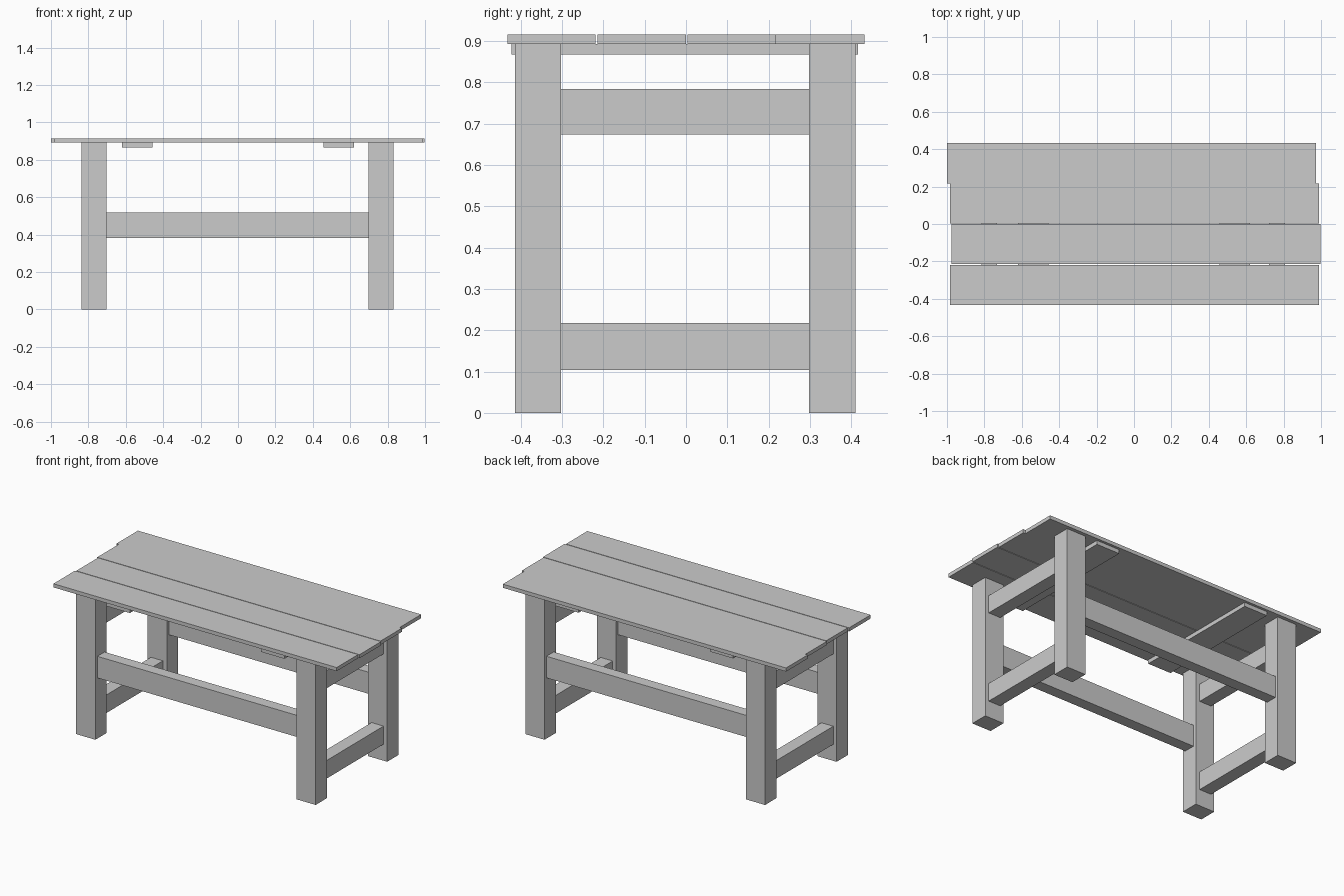
import bpy, bmesh

if "Cube" in bpy.data.objects:
    bpy.data.objects.remove(bpy.data.objects["Cube"])


def box(name, x, y, z):
    """Axis-aligned beam given by its (min, max) on each axis."""
    bm = bmesh.new()
    bmesh.ops.create_cube(bm, size=1)
    for v in bm.verts:
        v.co = [r[0] if c < 0 else r[1] for c, r in zip(v.co, (x, y, z))]
    mesh = bpy.data.meshes.new(name)
    bm.to_mesh(mesh)
    bm.free()
    ob = bpy.data.objects.new(name, mesh)
    bpy.context.collection.objects.link(ob)
    return ob


TOP_Z, UNDER_Z = 0.915, 0.892

# Tabletop planks, slightly staggered lengthwise: left end, front edge, back edge
planks = [(-0.984, -0.432, -0.2185), (-0.977, -0.2145, 0.0),
          (-0.984, 0.004, 0.217), (-1.0, 0.217, 0.432)]
for i, (x0, y0, y1) in enumerate(planks):
    box(f"top_plank_{i + 1}", (x0, x0 + 1.974), (y0, y1), (UNDER_Z, TOP_Z))

LEG_X = {"left": (-0.838, -0.704), "right": (0.699, 0.831)}
LEG_Y = {"front": (-0.414, -0.302), "back": (0.298, 0.41)}

# Legs
for sx, x in LEG_X.items():
    for sy, y in LEG_Y.items():
        box(f"{sy}_{sx}_leg", x, y, (0, UNDER_Z))

# Long rails between the end frames
for sy, y in LEG_Y.items():
    box(f"{sy}_long_rail", (-0.704, 0.699), (y[0] + 0.02, y[1] - 0.02), (0.382, 0.518))

# Upper and lower end rails
for sx, x in {"left": (-0.815, -0.732), "right": (0.722, 0.806)}.items():
    for level, z in {"lower": (0.104, 0.218), "upper": (0.673, 0.784)}.items():
        box(f"{sx}_{level}_end_rail", x, (-0.302, 0.298), z)

# Cleats under the planks
for sx, x in {"left": (-0.62, -0.458), "right": (0.457, 0.619)}.items():
    box(f"{sx}_cleat", x, (-0.422, 0.416), (0.867, UNDER_Z))
